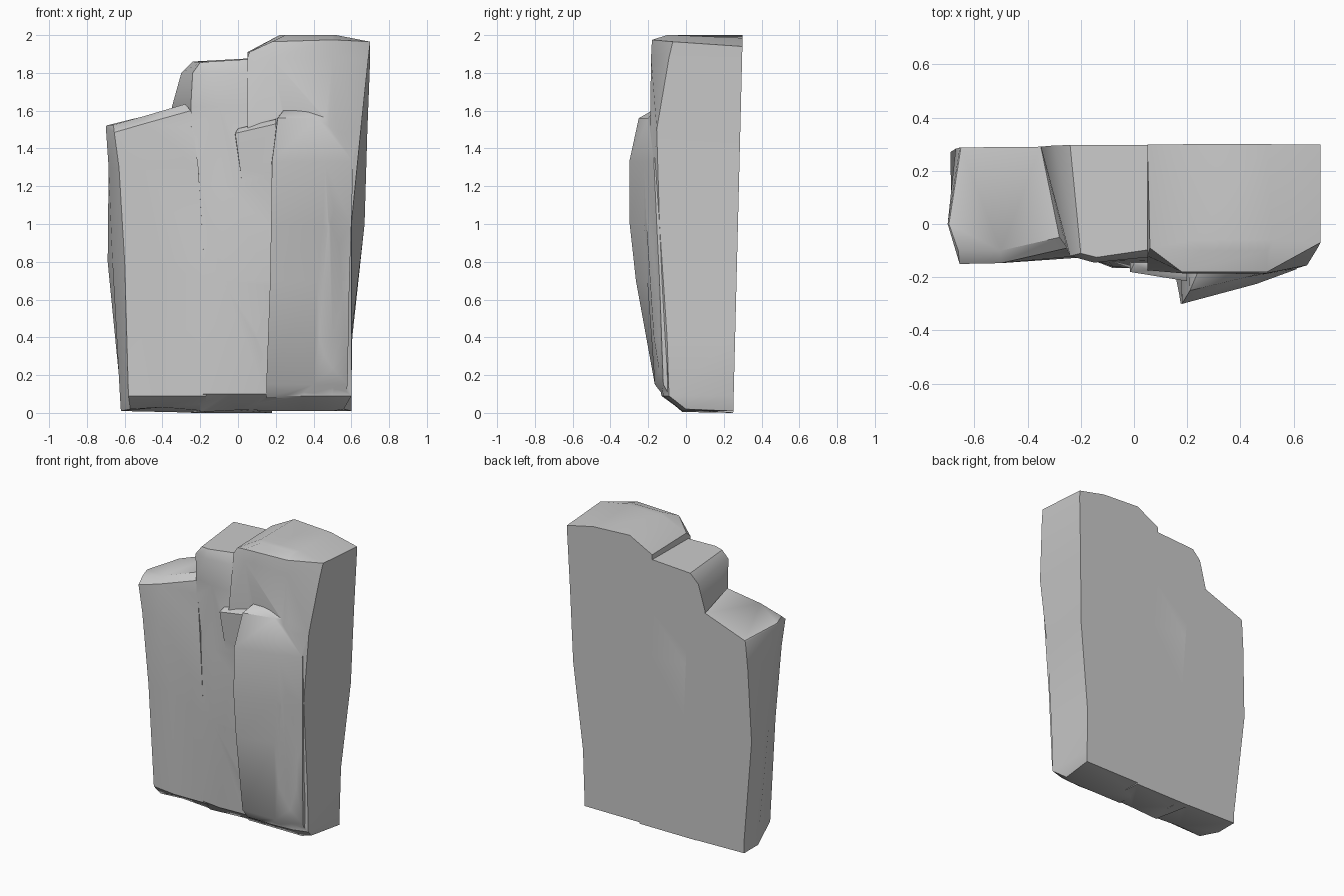
import bpy, bmesh


def column(name, levels, depth=None):
    """Loft of rings: (z, back-left x, front points (x, y[, z]), back-right x)."""
    bm = bmesh.new()
    rings = []
    for z, left, front, right in levels:
        ends = []
        for e in (left, right):
            ex, ez = e if isinstance(e, tuple) else (e, z)
            ends.append((ex, 0.25 + 0.025 * ez if depth is None else depth, ez))
        pts = [ends[0]] + [p if len(p) == 3 else (*p, z) for p in front] + [ends[1]]
        rings.append([bm.verts.new(p) for p in pts])
    n = len(rings[0])
    for a, b in zip(rings, rings[1:]):
        for i in range(n):
            j = (i + 1) % n
            bm.faces.new((a[i], a[j], b[j], b[i]))
    bm.faces.new(rings[0][::-1])
    bm.faces.new(rings[-1])
    bmesh.ops.triangulate(bm, faces=[f for f in bm.faces if len(f.verts) > 4])
    bmesh.ops.recalc_face_normals(bm, faces=bm.faces)
    me = bpy.data.meshes.new(name)
    bm.to_mesh(me)
    bm.free()
    ob = bpy.data.objects.new(name, me)
    bpy.context.collection.objects.link(ob)
    return ob


# Low left column with a sloping top
left = column("left_column", [
    (0.01, -.62, [(-.62, .1), (-.57, -.03, .02), (-.4, -.03, .03), (-.17, -.02)], (-.17, 0)),
    (0.09, -.62, [(-.625, .1), (-.58, -.09), (-.4, -.115), (-.17, -.11)], -.17),
    (0.80, -.69, [(-.665, .05), (-.6, -.12), (-.42, -.13), (-.18, -.125)], -.17),
    (1.30, -.67, [(-.685, .02), (-.63, -.145), (-.5, -.147), (-.21, -.12)], -.2),
    (1.49, -.655, [(-.7, 0, 1.515), (-.655, -.15, 1.485), (-.5, -.147, 1.53),
                   (-.25, -.09, 1.6)], (-.34, 1.6)),
    (1.50, -.65, [(-.695, 0, 1.522), (-.66, -.1, 1.525), (-.5, -.1, 1.57),
                  (-.28, -.05, 1.635)], (-.35, 1.61)),
])

# Middle column
middle = column("middle_column", [
    (0.00, -.25, [(-.2, -.02, .005), (0, -.02, .015), (.18, -.02, .02)], .18),
    (0.10, -.25, [(-.2, -.11), (-.05, -.13), (.17, -.12)], .18),
    (0.70, -.25, [(-.21, -.115), (-.08, -.165), (.18, -.17)], .18),
    (1.20, -.27, [(-.24, -.10), (-.08, -.16), (.2, -.18)], .18),
    (1.62, -.35, [(-.25, -.10), (-.1, -.135), (.1, -.14)], .15),
    (1.80, -.30, [(-.24, -.12), (-.15, -.145), (.1, -.12)], .15),
    (1.86, -.24, [(-.2, -.11, 1.855), (-.14, -.125, 1.86), (.1, -.09, 1.875)], (.12, 1.88)),
])

# Tall right column
right = column("right_column", [
    (0.01, .1, [(.1, -.02), (.35, -.02), (.5, -.02), (.56, 0, .02)], (.6, .01)),
    (0.09, .1, [(.1, -.1), (.35, -.13), (.5, -.12), (.6, -.09)], .6),
    (0.40, .1, [(.1, -.15), (.35, -.18), (.5, -.17), (.6, -.1)], .605),
    (1.00, .08, [(.08, -.165), (.35, -.2), (.48, -.21), (.6, -.14)], .67),
    (1.50, .05, [(.05, -.175), (.25, -.17), (.48, -.19), (.65, -.155)], .685),
    (1.88, .05, [(.05, -.12), (.18, -.185), (.5, -.185), (.69, -.09)], .7),
    (1.91, .05, [(.06, -.09, 1.91), (.18, -.18, 1.965), (.5, -.18, 1.975),
                 (.7, -.07, 1.965)], (.7, 1.94)),
    (2.00, .22, [(.22, -.06), (.25, -.1), (.5, -.1), (.52, -.06)], (.5, 1.985)),
])

# Split-off slab standing in front of the right column
slab = column("front_slab", [
    (0.08, .15, [(.15, -.11), (.4, -.11), (.57, -.08)], .57),
    (0.15, .15, [(.15, -.165), (.4, -.165), (.58, -.12)], .58),
    (0.70, .17, [(.17, -.265), (.42, -.205), (.59, -.14)], .59),
    (1.00, .175, [(.175, -.298), (.45, -.222), (.6, -.155)], .6),
    (1.33, .175, [(.18, -.3), (.46, -.225), (.61, -.17)], .61),
    (1.56, .2, [(.21, -.25), (.42, -.2), (.6, -.15)], .6),
    (1.60, .23, [(.24, -.18), (.4, -.165), (.6, -.12)], .6),
], depth=0.03)

# Small broken wedge between middle and right columns
wedge = column("wedge", [
    (1.00, .04, [(.05, -.15), (.2, -.17)], .2),
    (1.30, 0, [(.01, -.17), (.2, -.2)], .2),
    (1.48, -.02, [(-.015, -.18), (.2, -.215, 1.53)], (.2, 1.55)),
    (1.50, -.01, [(0, -.15, 1.505), (.2, -.19, 1.555)], (.2, 1.56)),
], depth=0.02)

# Fuse everything into one rock
for part in (middle, right, slab, wedge):
    m = left.modifiers.new(part.name, 'BOOLEAN')
    m.operation = 'UNION'
    m.solver = 'EXACT'
    m.object = part
bpy.context.view_layer.update()
me = bpy.data.meshes.new_from_object(left.evaluated_get(bpy.context.evaluated_depsgraph_get()))
left.modifiers.clear()
left.data = me
left.name = "rock_slab"
for part in (middle, right, slab, wedge):
    bpy.data.objects.remove(part)

bpy.ops.object.select_all(action='DESELECT')
left.select_set(True)
bpy.context.view_layer.objects.active = left
bpy.ops.object.shade_smooth_by_angle(angle=0.7)
